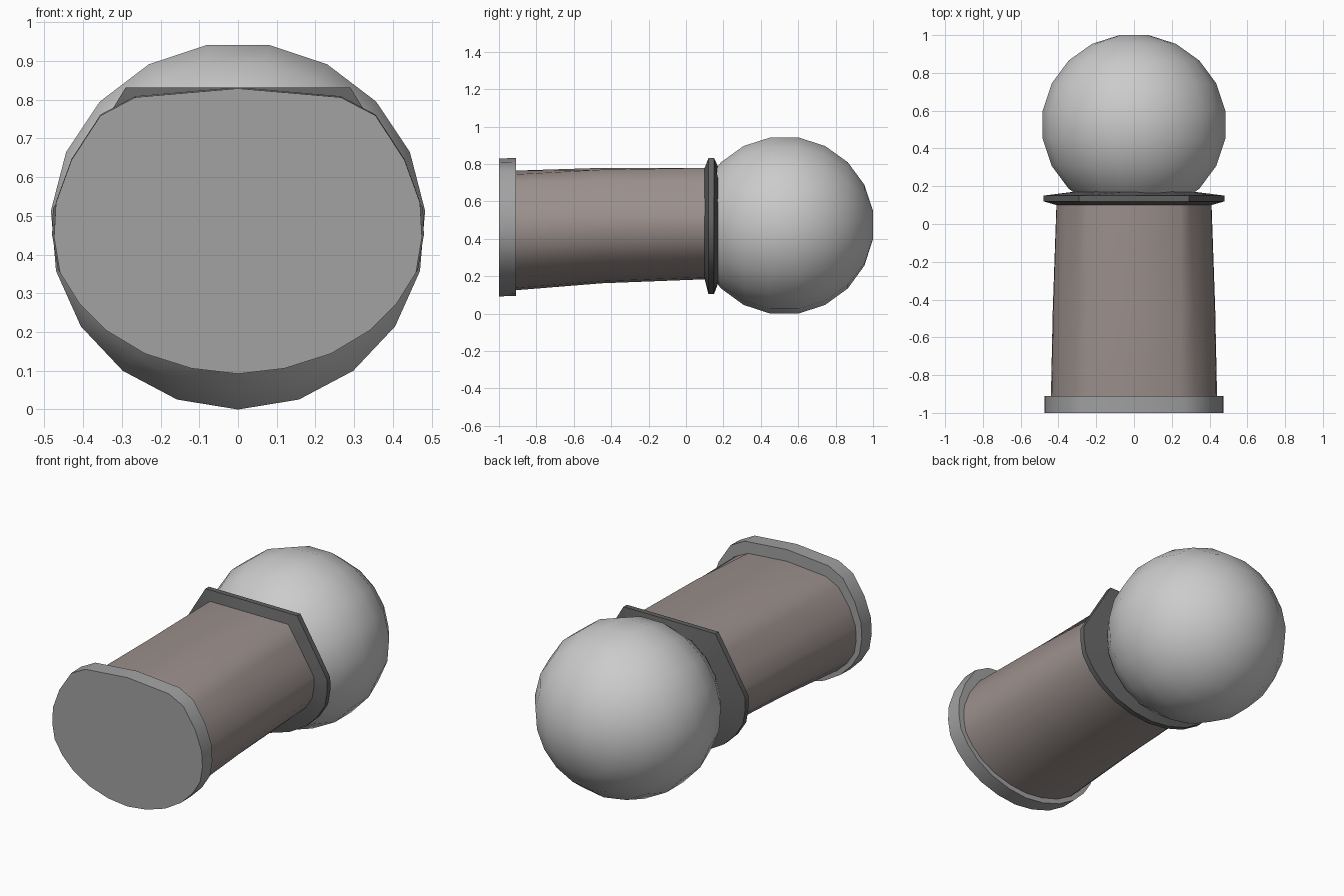
import bpy, bmesh
from math import sin, cos, pi, radians, hypot

if "Cube" in bpy.data.objects:
    bpy.data.objects.remove(bpy.data.objects["Cube"])


def material(name, rgb):
    m = bpy.data.materials.new(name)
    m.diffuse_color = (*rgb, 1)
    m.use_nodes = True
    m.node_tree.nodes["Principled BSDF"].inputs["Base Color"].default_value = m.diffuse_color
    return m


def loft(name, rings, mat=None, start=False, end=False, angle=35):
    """Skin a list of (y, [(x, z), ...]) rings along the y axis."""
    bm = bmesh.new()
    loops = [[bm.verts.new((x, y, z)) for x, z in pts] for y, pts in rings]
    n = len(loops[0])
    for a, b in zip(loops, loops[1:]):
        for i in range(n):
            j = (i + 1) % n
            bm.faces.new((a[i], a[j], b[j], b[i]))
    if start:
        bm.faces.new(loops[0][::-1])
    if end:
        bm.faces.new(loops[-1])
    bmesh.ops.recalc_face_normals(bm, faces=bm.faces)
    me = bpy.data.meshes.new(name)
    bm.to_mesh(me)
    bm.free()
    ob = bpy.data.objects.new(name, me)
    bpy.context.collection.objects.link(ob)
    if mat:
        me.materials.append(mat)
    bpy.ops.object.select_all(action='DESELECT')
    ob.select_set(True)
    bpy.context.view_layer.objects.active = ob
    bpy.ops.object.shade_smooth_by_angle(angle=radians(angle))
    return ob


def mirrored(half):
    return half + [(-x, z) for x, z in half[-2:0:-1]]


def fit(pts, half_width, low, high):
    """Rescale an outline to a given half width and height range."""
    w = max(x for x, z in pts)
    z0, z1 = min(z for x, z in pts), max(z for x, z in pts)
    return [(x * half_width / w, low + (z - z0) * (high - low) / (z1 - z0)) for x, z in pts]


def circle_from(pts, r, cz):
    out = []
    for x, z in pts:
        d = hypot(x, z - cz)
        out.append((x * r / d, cz + (z - cz) * r / d))
    return out


# Outlines: shared rounded bottom, arched top for the cap, angular top for the collar
bottom = [(.475, .45), (.46, .36), (.41, .28), (.34, .21), (.24, .15), (.12, .112), (0, .098)]
cap_line = mirrored([(0, .835), (.265, .812), (.355, .765), (.43, .65), (.47, .54)] + bottom)
collar_line = mirrored([(0, .838), (.287, .838), (.345, .74), (.41, .63), (.473, .52)] + bottom)
collar_line = fit(collar_line, .48, .11, .838)

tube_front = fit(cap_line, .44, .13, .77)
tube_back = fit(collar_line, .41, .19, .785)
tube_mid = [((a + c) / 2, (b + d) / 2) for (a, b), (c, d) in zip(tube_front, tube_back)]
tube_mid = fit(tube_mid, .43, .168, .785)

brown = material("brown", (.33, .28, .265))
mid_grey = material("mid_grey", (.36, .36, .36))
dark_grey = material("dark_grey", (.12, .12, .12))

# Neck tube
loft("neck_tube", [(-.92, tube_front), (-.45, tube_mid), (.12, tube_back)], brown, angle=50)

# End cap
loft("end_cap", [(-1, cap_line), (-.91, fit(cap_line, .475, .1, .838)),
                 (-.91, tube_front)], mid_grey, start=True)

# Collar, bevelled down to the tube in front and to the ball behind
loft("collar", [(.10, tube_back), (.12, collar_line), (.15, collar_line),
                (.172, circle_from(collar_line, .31, .48))], dark_grey)

# Ball: 19 sides around the long axis, open inside the collar
R, CY, SIDES = .48, .526, 19
ball = []
for k in range(9):
    t = radians(9 + 18 * k)
    ring = [(R * sin(t) * sin(2 * pi * i / SIDES) * 1.01,
             R - R * sin(t) * cos(2 * pi * i / SIDES)) for i in range(SIDES)]
    ball.append((CY + R * cos(t), ring))
eq = R / (R * sin(radians(81)))
ball = [(y, [(x * eq, R + (z - R)) for x, z in pts]) for y, pts in ball]
loft("ball", ball, start=True)

# Rest the ball on z = 0
low = min(v.co.z for o in bpy.context.collection.objects for v in o.data.vertices)
for o in bpy.context.collection.objects:
    for v in o.data.vertices:
        v.co.z -= low
